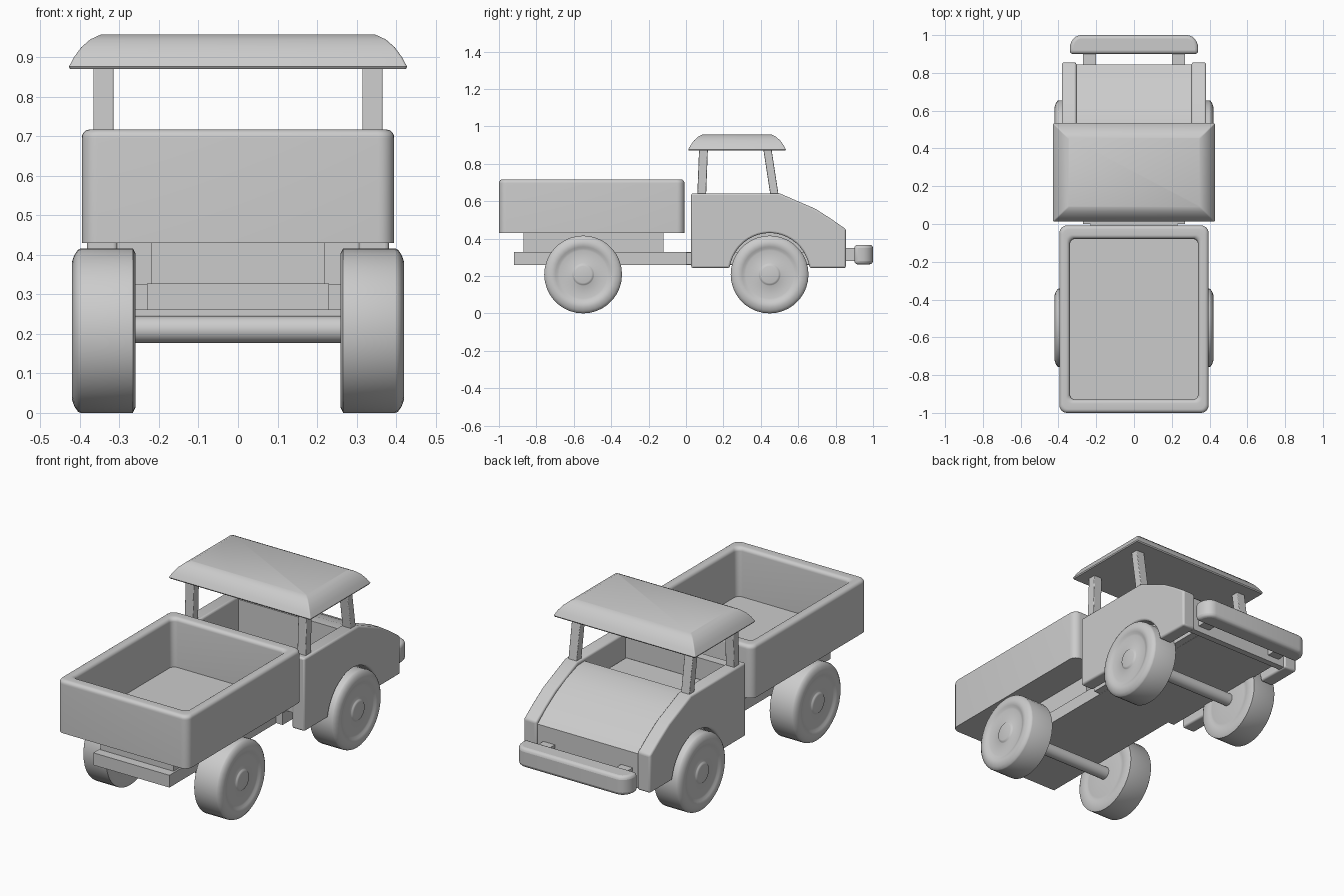
import bpy
import bmesh
import math
from mathutils import Vector

if "Cube" in bpy.data.objects:
    bpy.data.objects.remove(bpy.data.objects["Cube"])

grey = bpy.data.materials.new("plain_grey")
grey.use_nodes = True
GREY = (0.6, 0.6, 0.6, 1)
grey.diffuse_color = GREY
grey.node_tree.nodes["Principled BSDF"].inputs["Base Color"].default_value = GREY


def finish(name, bm, bevel=0.0, angle=35):
    """Turn a bmesh into a shaded object with an optional bevel."""
    bmesh.ops.recalc_face_normals(bm, faces=bm.faces)
    mesh = bpy.data.meshes.new(name)
    bm.to_mesh(mesh)
    bm.free()
    obj = bpy.data.objects.new(name, mesh)
    bpy.context.collection.objects.link(obj)
    mesh.materials.append(grey)
    if bevel:
        mod = obj.modifiers.new("bevel", "BEVEL")
        mod.width, mod.segments = bevel, 3
        mod.limit_method, mod.angle_limit = "ANGLE", math.radians(40)
    bpy.ops.object.select_all(action="DESELECT")
    bpy.context.view_layer.objects.active = obj
    obj.select_set(True)
    bpy.ops.object.shade_smooth_by_angle(angle=math.radians(angle))
    return obj


def skin(bm, rings):
    """Bridge closed rings of points and cap both ends."""
    loops = [[bm.verts.new(p) for p in ring] for ring in rings]
    n = len(loops[0])
    for a, b in zip(loops, loops[1:]):
        for i in range(n):
            j = (i + 1) % n
            bm.faces.new((a[i], a[j], b[j], b[i]))
    bm.faces.new(loops[0])
    bm.faces.new(loops[-1])


def box(name, x, y, z, bevel=0.0, lean=0.0):
    """Box from ranges; lean shifts the top along y."""
    bm = bmesh.new()
    rings = [[(x[0], y[0] + d, h), (x[1], y[0] + d, h), (x[1], y[1] + d, h), (x[0], y[1] + d, h)]
             for h, d in ((z[0], 0), (z[1], lean))]
    skin(bm, rings)
    return finish(name, bm, bevel)


def prism(name, x, profile, bevel=0.0):
    """Extrude a (y, z) outline along x."""
    bm = bmesh.new()
    skin(bm, [[(h, y, z) for y, z in profile] for h in x])
    return finish(name, bm, bevel)


def rounded_rect(cy, hx, hy, r, z):
    pts = []
    for q, (sx, sy) in enumerate(((1, 1), (-1, 1), (-1, -1), (1, -1))):
        for k in range(7):
            a = math.radians(90 * q + 15 * k)
            pts.append((sx * (hx - r) + r * math.cos(a), cy + sy * (hy - r) + r * math.sin(a), z))
    return pts


def loft(name, cy, levels, angle=35):
    bm = bmesh.new()
    skin(bm, [rounded_rect(cy, *lv) for lv in levels])
    return finish(name, bm, angle=angle)


def lathe(name, centre, profile, side=1, steps=36):
    """Spin (x, radius) pairs about the x direction."""
    bm = bmesh.new()
    c = Vector(centre)
    turns = [2 * math.pi * i / steps for i in range(steps)]
    skin(bm, [[c + Vector((side * x, r * math.cos(t), r * math.sin(t))) for t in turns]
              for x, r in profile])
    return finish(name, bm, angle=45)


# Open cargo bed: outer wall, rounded rim, upright inner wall, floor
bed = [(0.395, 0.496, 0.04, 0.43), (0.395, 0.496, 0.04, 0.695)]
for k in range(1, 7):
    a = math.radians(15 * k)
    inset = 0.02 * (1 - math.cos(a))
    bed.append((0.395 - inset, 0.496 - inset, 0.04 - inset / 2, 0.697 + 0.02 * math.sin(a)))
for k in range(7):
    a = math.radians(15 * k)
    inset = 0.035 + 0.02 * math.sin(a)
    bed.append((0.395 - inset, 0.481 - inset, 0.03, 0.697 + 0.02 * math.cos(a)))
bed.append((0.339, 0.425, 0.03, 0.45))
loft("cargo_bed", -0.504, bed)
box("bed_spacer", (-0.22, 0.22), (-0.87, -0.12), (0.325, 0.432))

# Chassis plank, wider under the cab
box("chassis", (-0.23, 0.23), (-0.92, 0.82), (0.26, 0.327))
box("cab_subframe", (-0.27, 0.27), (0.0, 0.82), (0.261, 0.326))

# Cab side panels with round wheel arches
WHEEL_Y, WHEEL_Z = 0.447, 0.208
arch = []
for k in range(21):
    a = math.radians(9 + 162 * k / 20)
    arch.append((WHEEL_Y + 0.217 * math.cos(a), WHEEL_Z + 0.222 * math.sin(a)))
outline = [(0.028, 0.243), (0.028, 0.642), (0.5, 0.642), (0.69, 0.56),
           (0.775, 0.506), (0.855, 0.45), (0.855, 0.243)] + arch
for side, word in ((1, "left"), (-1, "right")):
    prism(word + "_cab_side", (side * 0.305, side * 0.382), outline, 0.01)
    box(word + "_bumper_bracket", sorted((side * 0.2, side * 0.27)), (0.8, 0.92), (0.28, 0.35))
    pillar_x = sorted((side * 0.315, side * 0.366))
    box(word + "_rear_pillar", pillar_x, (0.06, 0.107), (0.62, 0.88), 0.004, 0.01)
    box(word + "_front_pillar", pillar_x, (0.453, 0.497), (0.62, 0.88), 0.004, -0.04)

# Cab interior and bonnet
box("cab_floor", (-0.306, 0.306), (0.035, 0.8), (0.325, 0.435))
box("cab_back_wall", (-0.306, 0.306), (0.035, 0.085), (0.325, 0.625))
box("bench_seat", (-0.306, 0.306), (0.08, 0.25), (0.43, 0.51), 0.012)
prism("bonnet", (-0.306, 0.306), [
    (0.44, 0.33), (0.44, 0.625), (0.5, 0.622), (0.6, 0.588), (0.69, 0.543),
    (0.775, 0.49), (0.845, 0.435), (0.845, 0.247), (0.81, 0.247), (0.81, 0.33)])

# Domed roof
loft("roof", 0.273, [
    (0.425, 0.257, 0.006, 0.87), (0.428, 0.261, 0.006, 0.876), (0.415, 0.248, 0.006, 0.9),
    (0.397, 0.23, 0.006, 0.925), (0.374, 0.207, 0.006, 0.945), (0.348, 0.183, 0.006, 0.957)], 40)

# Front bumper with swept outer corners
half = [(0.28 + 0.06 * math.sin(a), 0.93 + 0.07 * math.cos(a))
        for a in (math.radians(15 * k) for k in range(7))] + [(0.34, 0.9)]
bumper_plan = half + [(-x, y) for x, y in reversed(half)]
bumper = bmesh.new()
skin(bumper, [[(x, y, z) for x, y in bumper_plan] for z in (0.262, 0.367)])
finish("bumper", bumper, 0.018)

# Axles and wheels
tyre = [(0.262, 0.045), (0.262, 0.13), (0.264, 0.142), (0.26, 0.152), (0.26, 0.196),
        (0.266, 0.208), (0.398, 0.208), (0.405, 0.205), (0.414, 0.192), (0.42, 0.175),
        (0.42, 0.16), (0.416, 0.148), (0.411, 0.138), (0.409, 0.128), (0.409, 0.06),
        (0.411, 0.056), (0.415, 0.052), (0.417, 0.045)]
for y, word in ((-0.55, "rear"), (WHEEL_Y, "front")):
    lathe(word + "_axle", (0, y, 0.211), [(-0.3, 0.034), (0.3, 0.034)])
    for side, hand in ((1, "left"), (-1, "right")):
        lathe(word + "_" + hand + "_wheel", (0, y, WHEEL_Z), tyre, side)
